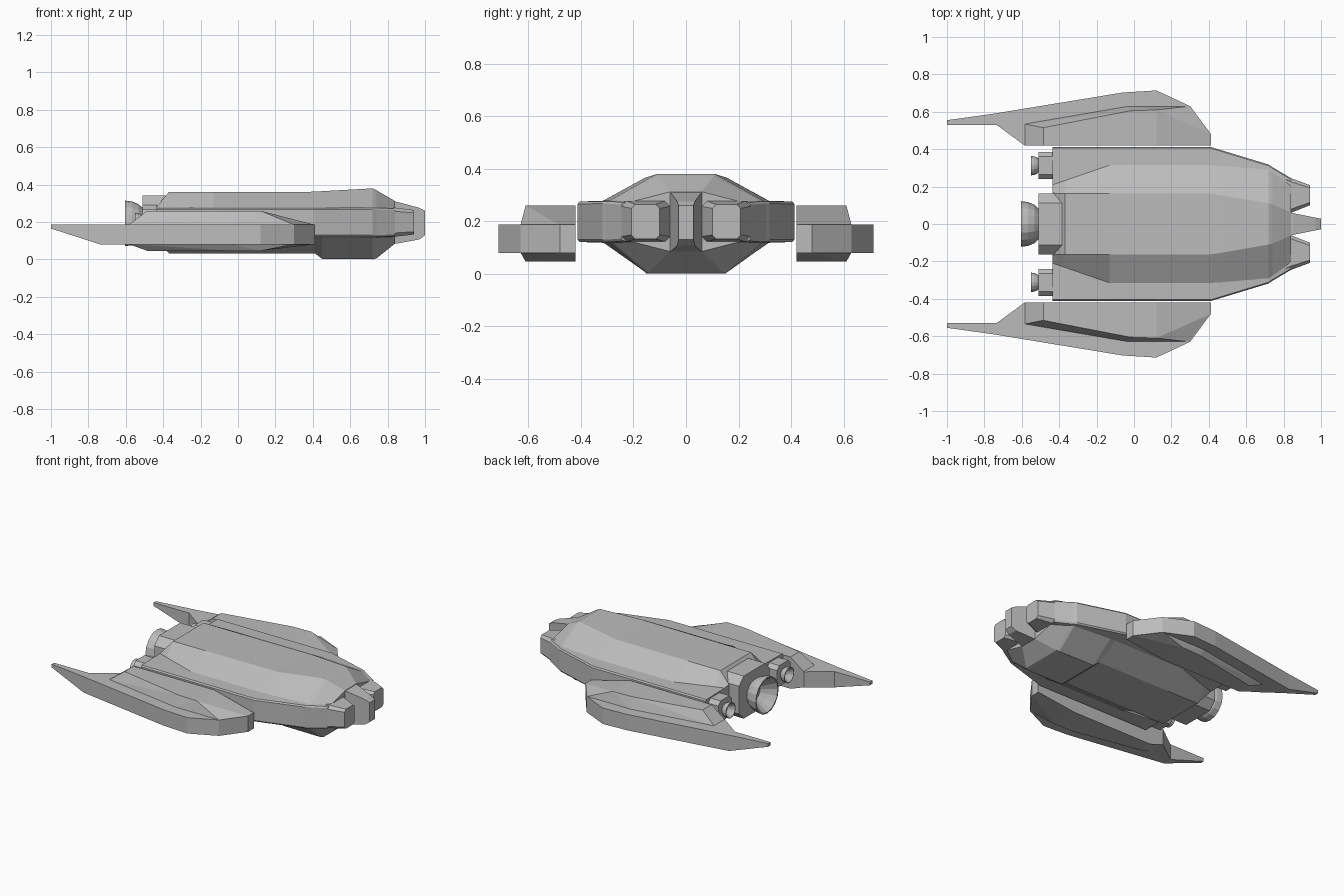
import bpy, bmesh, math

if "Cube" in bpy.data.objects:
    bpy.data.objects.remove(bpy.data.objects["Cube"])

grey = bpy.data.materials.new("hull grey")
grey.diffuse_color = (0.5, 0.5, 0.5, 1)
grey.use_nodes = True
grey.node_tree.nodes["Principled BSDF"].inputs["Base Color"].default_value = grey.diffuse_color


def finish(bm, name, mirror=False):
    bmesh.ops.recalc_face_normals(bm, faces=bm.faces[:])
    mesh = bpy.data.meshes.new(name)
    bm.to_mesh(mesh)
    bm.free()
    mesh.materials.append(grey)
    ob = bpy.data.objects.new(name, mesh)
    bpy.context.collection.objects.link(ob)
    if mirror:
        mod = ob.modifiers.new("mirror", 'MIRROR')
        mod.use_axis = (False, True, False)
        mod.use_mirror_merge = False
    return ob


def loft(name, rings, mirror=False, caps=True):
    """Skin a list of closed rings of equal length."""
    bm = bmesh.new()
    vs = [[bm.verts.new(p) for p in r] for r in rings]
    n = len(rings[0])
    for a, b in zip(vs, vs[1:]):
        for i in range(n):
            j = (i + 1) % n
            bm.faces.new((a[i], a[j], b[j], b[i]))
    if caps:
        bm.faces.new(vs[0])
        bm.faces.new(vs[-1])
    return finish(bm, name, mirror)


def box_ring(x, y0, y1, z0, z1, c=0.0):
    """Rectangle across x, with optional cut corners."""
    if c == 0:
        return [(x, y0, z0), (x, y1, z0), (x, y1, z1), (x, y0, z1)]
    return [(x, y0 + c, z0), (x, y1 - c, z0), (x, y1, z0 + c), (x, y1, z1 - c),
            (x, y1 - c, z1), (x, y0 + c, z1), (x, y0, z1 - c), (x, y0, z0 + c)]


def hull_ring(x, yt, zt, ym, yo, zu, zl, yb, zb):
    half = [(yt, zt), (ym, zu), (yo - 0.007, zu - 0.003), (yo, zu - 0.012),
            (yo, zl + 0.012), (yo - 0.007, zl + 0.003), (ym, zl), (yb, zb)]
    return [(x, y, z) for y, z in half] + [(x, -y, z) for y, z in reversed(half)]


# main hull
loft("hull", [hull_ring(*s) for s in [
    (-0.435, 0.165, 0.285, 0.21, 0.412, 0.278, 0.118, 0.165, 0.11),
    (-0.37, 0.162, 0.36, 0.232, 0.412, 0.278, 0.118, 0.162, 0.033),
    (-0.13, 0.162, 0.36, 0.315, 0.412, 0.278, 0.118, 0.162, 0.033),
    (0.41, 0.162, 0.362, 0.315, 0.412, 0.278, 0.118, 0.162, 0.033),
    (0.45, 0.157, 0.365, 0.313, 0.400, 0.278, 0.118, 0.150, 0.003),
    (0.72, 0.11, 0.38, 0.29, 0.318, 0.279, 0.118, 0.150, 0.001),
    (0.74, 0.105, 0.37, 0.278, 0.304, 0.279, 0.118, 0.143, 0.005),
    (0.84, 0.06, 0.312, 0.205, 0.245, 0.275, 0.122, 0.06, 0.085)]])

# split nose: two side prongs and a middle one
loft("side_nose", [box_ring(0.80, 0.05, 0.262, 0.122, 0.275, 0.02),
                   box_ring(0.84, 0.06, 0.245, 0.122, 0.277, 0.02),
                   box_ring(0.94, 0.10, 0.208, 0.133, 0.264, 0.015)], mirror=True)
loft("middle_nose", [box_ring(0.80, -0.07, 0.07, 0.085, 0.312),
                     box_ring(0.85, -0.058, 0.058, 0.085, 0.308),
                     box_ring(0.97, -0.034, 0.034, 0.107, 0.276),
                     box_ring(1.0, -0.028, 0.028, 0.13, 0.26)])

# wing plate, tapering to a rear spike
loft("wing_plate", [box_ring(x, y0, y1, z0, 0.187) for x, y0, y1, z0 in [
    (-1.0, 0.53, 0.555, 0.165), (-0.735, 0.53, 0.592, 0.08),
    (-0.585, 0.42, 0.617, 0.08), (-0.06, 0.42, 0.703, 0.08),
    (0.12, 0.42, 0.714, 0.08), (0.30, 0.42, 0.63, 0.08),
    (0.412, 0.42, 0.48, 0.08)]], mirror=True)


# raised panel above and shallow panel below each wing
def wing_panel(name, z_base, z_face):
    base = [(-0.585, 0.42), (-0.585, 0.535), (-0.03, 0.63), (0.30, 0.63),
            (0.412, 0.48), (0.412, 0.42)]
    face = [(-0.485, 0.42), (-0.485, 0.515), (-0.02, 0.605),
            (0.12, 0.61), (0.12, 0.42)]
    bm = bmesh.new()
    for pts, z in ((base, z_base), (face, z_face)):
        for x, y in pts:
            bm.verts.new((x, y, z))
    bmesh.ops.convex_hull(bm, input=bm.verts[:])
    bmesh.ops.dissolve_limit(bm, angle_limit=0.02, verts=bm.verts[:], edges=bm.edges[:])
    finish(bm, name, mirror=True)


wing_panel("wing_upper_panel", 0.185, 0.26)
wing_panel("wing_lower_panel", 0.082, 0.046)

# engine housings
loft("main_engine_housing", [box_ring(-0.51, -0.163, 0.163, 0.055, 0.342, 0.05),
                             box_ring(-0.36, -0.163, 0.163, 0.055, 0.342, 0.05)])
loft("side_engine_housing", [box_ring(-0.51, 0.24, 0.385, 0.127, 0.268, 0.025),
                             box_ring(-0.42, 0.24, 0.385, 0.127, 0.268, 0.025)], mirror=True)


# hollow engine bells, turned around the x axis
def bell(name, y, z, r, length, mirror=False):
    profile = [(0.0, 0.66), (0.25, 0.84), (0.6, 0.96), (1.0, 1.0),
               (1.0, 0.93), (0.5, 0.66), (0.1, 0.40), (0.08, 0.02)]
    n = 16
    rings = [[(-0.508 - t * length,
               y + r * k * math.cos(2 * math.pi * i / n),
               z + r * k * math.sin(2 * math.pi * i / n)) for i in range(n)]
             for t, k in profile]
    ob = loft(name, rings, mirror)
    for p in ob.data.polygons:
        p.use_smooth = False
    return ob


bell("main_engine_bell", 0, 0.193, 0.122, 0.097)
bell("side_engine_bell", 0.312, 0.197, 0.052, 0.044, mirror=True)
